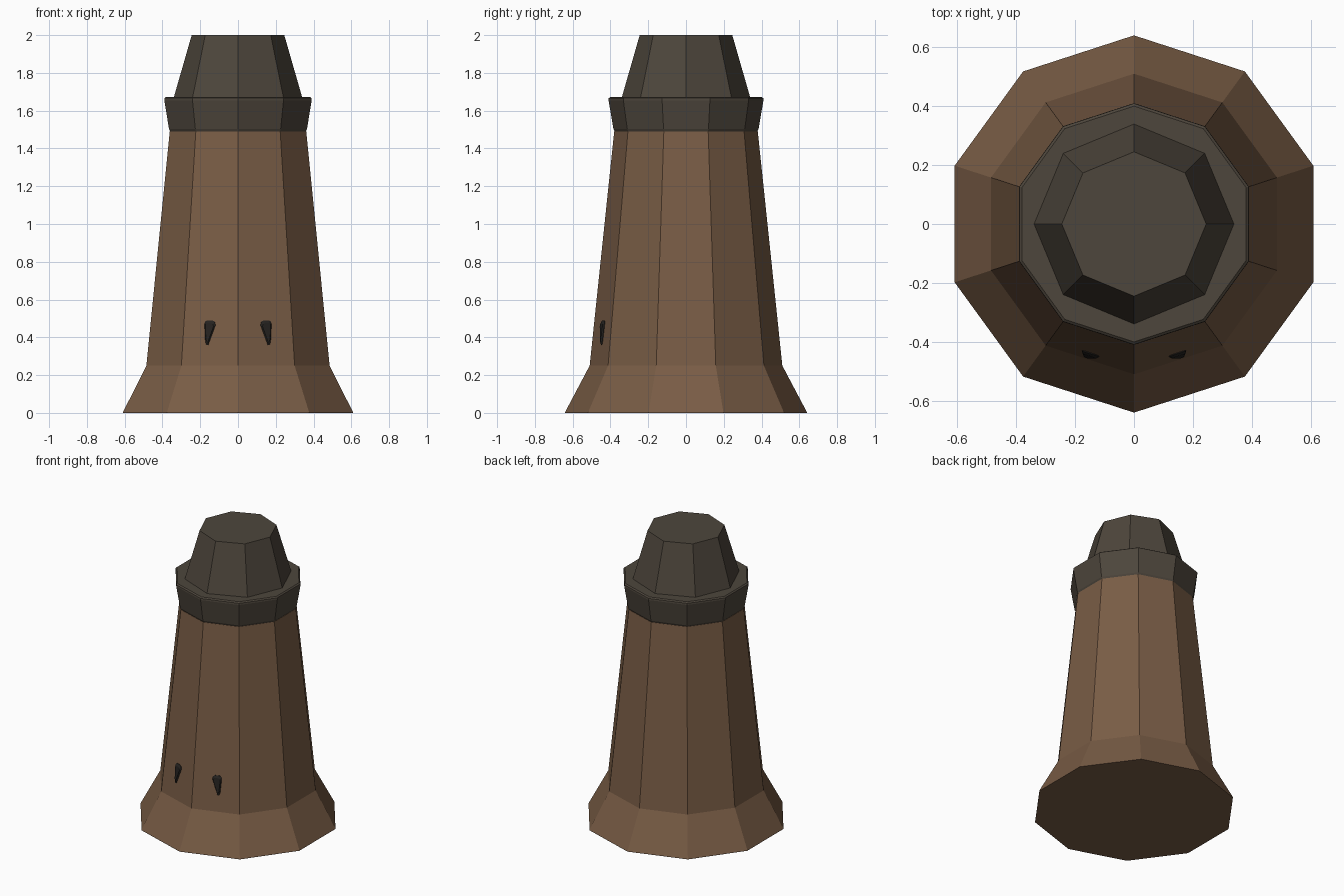
import bpy, bmesh
from math import sin, cos, pi, atan2
from mathutils import Vector

if "Cube" in bpy.data.objects:
    bpy.data.objects.remove(bpy.data.objects["Cube"])


def material(name, rgb):
    m = bpy.data.materials.new(name)
    m.diffuse_color = (*rgb, 1)
    m.use_nodes = True
    m.node_tree.nodes["Principled BSDF"].inputs["Base Color"].default_value = m.diffuse_color
    return m


brown = material("brown", (0.19, 0.108, 0.06))
grey = material("dark_grey", (0.075, 0.061, 0.045))
black = material("black", (0.018, 0.016, 0.014))


def add_object(name, bm, mat):
    bmesh.ops.recalc_face_normals(bm, faces=bm.faces[:])
    me = bpy.data.meshes.new(name)
    bm.to_mesh(me)
    bm.free()
    me.materials.append(mat)
    ob = bpy.data.objects.new(name, me)
    bpy.context.collection.objects.link(ob)
    return ob


def skin(bm, rings):
    """Bridge equal-length vertex rings and cap both ends."""
    n = len(rings[0])
    for a, b in zip(rings, rings[1:]):
        for i in range(n):
            j = (i + 1) % n
            bm.faces.new((a[i], a[j], b[j], b[i]))
    bm.faces.new(rings[0][::-1])
    bm.faces.new(rings[-1])


def tower(name, sides, profile, mat):
    """Faceted solid from (radius, height) pairs, with a corner facing front."""
    bm = bmesh.new()
    skin(bm, [[bm.verts.new((r * sin(2 * pi * i / sides), -r * cos(2 * pi * i / sides), z))
               for i in range(sides)] for r, z in profile])
    return add_object(name, bm, mat)


# Flared foot and tapered trunk
tower("body", 10, [(0.64, 0), (0.64, 0.004), (0.51, 0.25), (0.38, 1.49)], brown)
# Collar with softened rims
tower("collar", 10, [(0.365, 1.485), (0.378, 1.49), (0.384, 1.502), (0.41, 1.655),
                     (0.409, 1.666), (0.40, 1.673), (0.385, 1.673)], grey)
# Octagonal cap
tower("cap", 8, [(0.34, 1.67), (0.245, 2.0)], grey)


# Teardrop eyes lying on the two front facets
def facet_point(x, z, offset):
    r = 0.51 - 0.13 * (z - 0.25) / 1.24
    y = -r + abs(x) * (1 - cos(pi / 5)) / sin(pi / 5)
    side = 1 if x > 0 else -1
    normal = Vector((side * sin(pi / 10), -cos(pi / 10), 0.1))
    return Vector((x, y, z)) + normal * offset


outline = [(0.152, 0.375), (0.157, 0.36), (0.167, 0.36), (0.172, 0.375), (0.176, 0.465),
           (0.174, 0.482), (0.164, 0.49), (0.135, 0.49), (0.123, 0.482), (0.119, 0.465)]
for name, side in (("left_eye", -1), ("right_eye", 1)):
    bm = bmesh.new()
    rings = []
    for scale, offset in ((1, -0.02), (1, 0.003), (0.75, 0.01)):
        rings.append([bm.verts.new(facet_point(side * (0.15 + (x - 0.15) * scale),
                                               0.43 + (z - 0.43) * scale, offset))
                      for x, z in outline])
    skin(bm, rings)
    add_object(name, bm, black)
